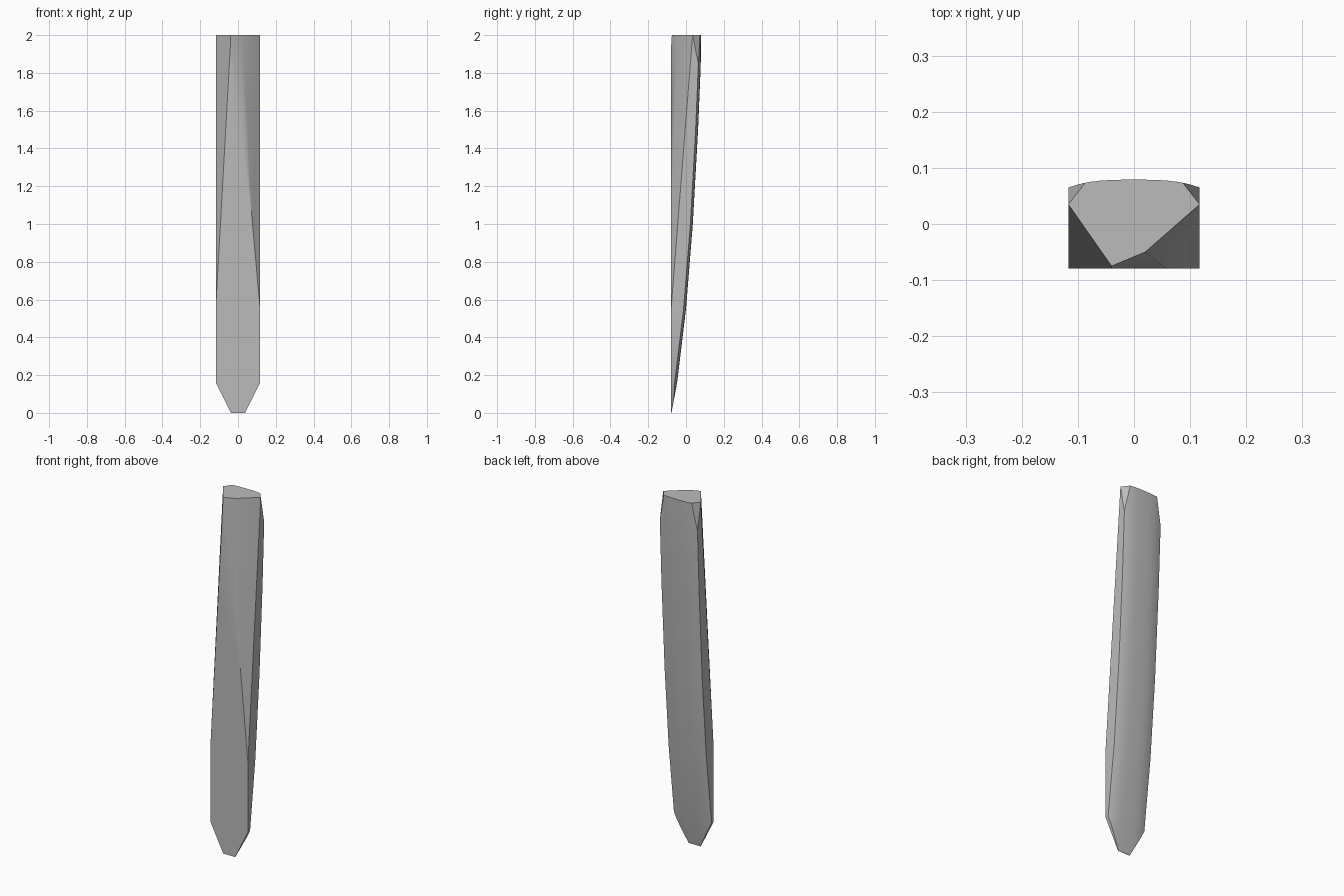
import bpy, bmesh, math
from mathutils import Vector
from mathutils.geometry import normal

cube = bpy.data.objects.get("Cube")
if cube:
    bpy.data.objects.remove(cube)

HALF = 0.117      # half width of the bar
FRONT = -0.079    # flat front plane
COLUMNS = 12      # strips across the rounded back

# Height and depth of the curved back along its centre line
BACK = [(0, -0.077), (0.16, -0.047), (0.55, 0.0), (1.0, 0.036),
        (1.5, 0.064), (1.84, 0.078), (2.0, 0.079)]


def section(bm, z, depth):
    """Flat front with a gently domed back."""
    dome = 0.013 * min(1, z / 0.16)
    ring = [bm.verts.new((-HALF, FRONT, z)), bm.verts.new((HALF, FRONT, z))]
    for i in range(COLUMNS + 1):
        t = 1 - 2 * i / COLUMNS
        y = max(depth - dome * abs(t) ** 3, FRONT + 0.001)
        ring.append(bm.verts.new((HALF * t, y, z)))
    return ring


def cut(bm, *points):
    """Slice a flat facet through three points, keeping the core."""
    a, b, c = (Vector(p) for p in points)
    n = normal(a, b, c)
    if n.dot(Vector((0, -0.03, 0.8)) - a) > 0:
        n.negate()
    bmesh.ops.bisect_plane(bm, geom=bm.verts[:] + bm.edges[:] + bm.faces[:],
                           dist=1e-5, plane_co=a, plane_no=n, clear_outer=True)
    rim = [e for e in bm.edges if e.is_boundary]
    bmesh.ops.holes_fill(bm, edges=rim, sides=0)


# Curved bar
bm = bmesh.new()
rings = [section(bm, z, depth) for z, depth in BACK]
for low, high in zip(rings, rings[1:]):
    for i in range(len(low)):
        j = (i + 1) % len(low)
        bm.faces.new((low[i], low[j], high[j], high[i]))
bm.faces.new(rings[0][::-1])
bm.faces.new(rings[-1])

# Tapered tip and clipped back corners on both sides
for s in (-1, 1):
    cut(bm, (s * HALF, 0, 0.16), (s * 0.037, 0, 0), (s * 0.037, 1, 0))
    cut(bm, (s * HALF, 0.035, 2), (s * 0.085, 0.076, 2), (s * HALF, 0.067, 1.84))

# Long front bevels, the left one softened near the top
cut(bm, (-HALF, FRONT, 0.57), (-0.04, -0.075, 2), (-HALF, 0.035, 2))
cut(bm, (HALF, FRONT, 0.55), (0.02, -0.05, 2), (HALF, 0.035, 2))
cut(bm, (-0.04, -0.075, 2), (0.02, -0.05, 2), (0.055, FRONT, 1.24))

bmesh.ops.remove_doubles(bm, verts=bm.verts[:], dist=1e-5)
bmesh.ops.recalc_face_normals(bm, faces=bm.faces[:])
mesh = bpy.data.meshes.new("bevelled_bar")
bm.to_mesh(mesh)
bm.free()

# Plain grey
grey = bpy.data.materials.new("plain_grey")
grey.use_nodes = True
colour = (0.5, 0.5, 0.5, 1)
grey.diffuse_color = colour
grey.node_tree.nodes["Principled BSDF"].inputs["Base Color"].default_value = colour
mesh.materials.append(grey)

bar = bpy.data.objects.new("bevelled_bar", mesh)
bpy.context.collection.objects.link(bar)
bpy.ops.object.select_all(action='DESELECT')
bar.select_set(True)
bpy.context.view_layer.objects.active = bar
bpy.ops.object.shade_smooth_by_angle(angle=math.radians(30))
